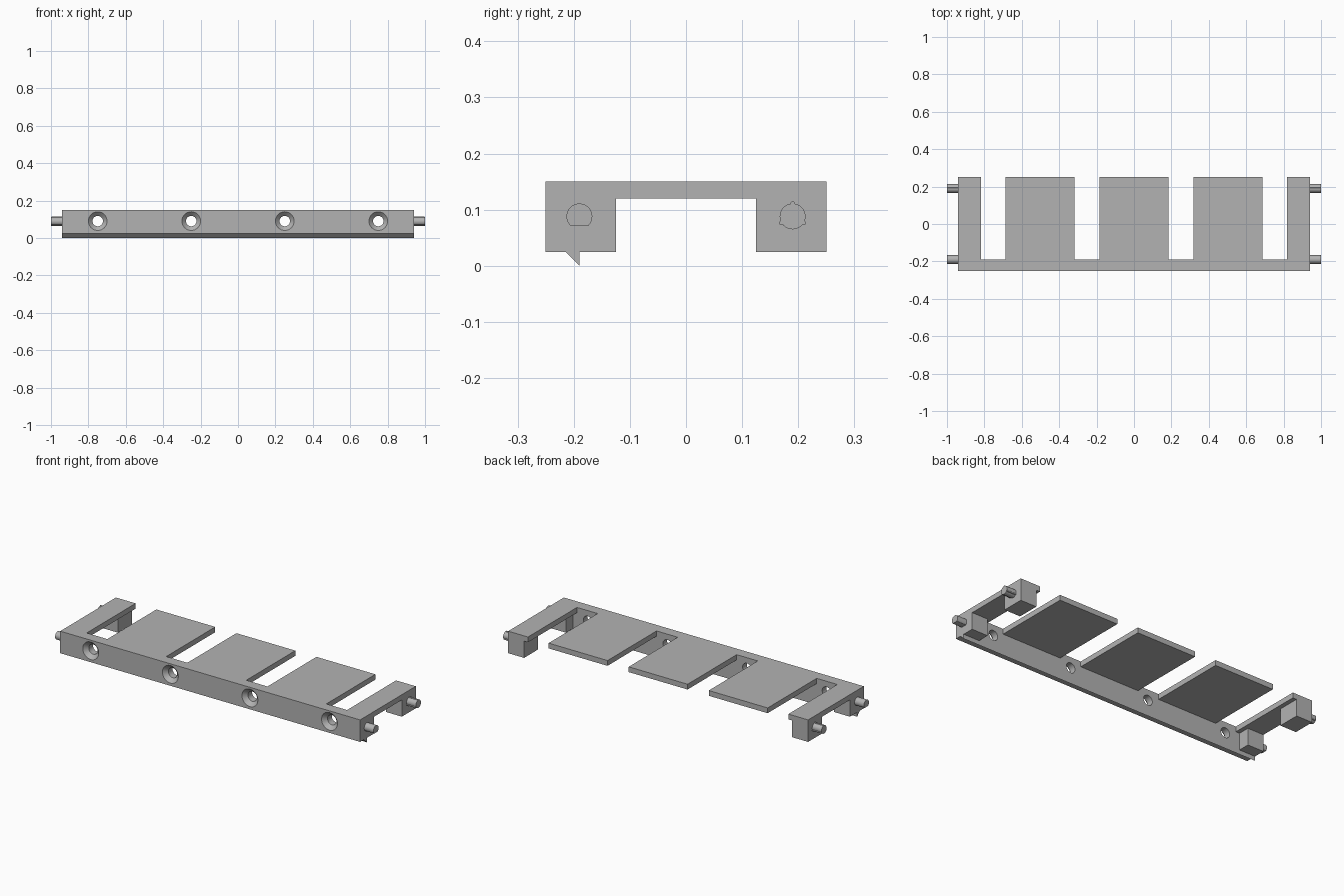
import bpy, bmesh, math
from mathutils import Vector

if "Cube" in bpy.data.objects:
    bpy.data.objects.remove(bpy.data.objects["Cube"], do_unlink=True)

grey = bpy.data.materials.new("plain grey")
grey.use_nodes = True
colour = (0.45, 0.45, 0.45, 1)
grey.diffuse_color = colour
grey.node_tree.nodes["Principled BSDF"].inputs["Base Color"].default_value = colour

HALF, TIP = 0.942, 1.0          # body half length, pin tips
BACK, WALL, FRONT = 0.25, -0.19, -0.25
BOTTOM, UNDER, TOP = 0.025, 0.12, 0.15
PIN_Z, PIN_R = 0.088, 0.023


def finish(bm, name):
    bmesh.ops.recalc_face_normals(bm, faces=bm.faces)
    mesh = bpy.data.meshes.new(name)
    bm.to_mesh(mesh)
    bm.free()
    mesh.materials.append(grey)
    obj = bpy.data.objects.new(name, mesh)
    bpy.context.scene.collection.objects.link(obj)
    return obj


def extrude_x(name, profile, x0, x1):
    """Extrude a (y, z) outline from x0 to x1."""
    bm = bmesh.new()
    face = bm.faces.new([bm.verts.new((x0, y, z)) for y, z in profile])
    new = bmesh.ops.extrude_face_region(bm, geom=[face])["geom"]
    bmesh.ops.translate(bm, vec=(x1 - x0, 0, 0),
                        verts=[v for v in new if isinstance(v, bmesh.types.BMVert)])
    return finish(bm, name)


def rect(y0, y1, z0, z1):
    return [(y0, z0), (y1, z0), (y1, z1), (y0, z1)]


def circle(y, z, r, n):
    return [(y + r * math.cos(math.tau * i / n), z + r * math.sin(math.tau * i / n))
            for i in range(n)]


def smooth(obj):
    for o in bpy.context.selected_objects:
        o.select_set(False)
    obj.select_set(True)
    bpy.context.view_layer.objects.active = obj
    bpy.ops.object.shade_smooth_by_angle(angle=math.radians(30))


# Front rail with the pointed ridge below it
rail = extrude_x("front_rail",
                 [(FRONT, BOTTOM), (-0.215, BOTTOM), (WALL, 0), (WALL, TOP), (FRONT, TOP)],
                 -HALF, HALF)

# Countersunk screw holes, cut by turned plugs
bm = bmesh.new()
steps = [(FRONT - 0.01, 0.05), (FRONT, 0.05), (FRONT + 0.022, 0.028), (WALL + 0.02, 0.028)]
for x in (-0.75, -0.25, 0.25, 0.75):
    rings = [[bm.verts.new((x + a, y, 0.09 + b)) for a, b in circle(0, 0, r, 32)]
             for y, r in steps]
    bm.faces.new(rings[0])
    bm.faces.new(rings[-1])
    for low, high in zip(rings, rings[1:]):
        for i in range(32):
            j = (i + 1) % 32
            bm.faces.new((low[i], low[j], high[j], high[i]))
cutter = finish(bm, "hole_cutter")
cutter.hide_render = True
mod = rail.modifiers.new("holes", "BOOLEAN")
mod.operation = "DIFFERENCE"
mod.solver = "EXACT"
mod.object = cutter
bpy.context.view_layer.update()
cut = bpy.data.meshes.new_from_object(
    rail.evaluated_get(bpy.context.evaluated_depsgraph_get()))
rail.modifiers.clear()
rail.data = cut
bpy.data.objects.remove(cutter, do_unlink=True)
smooth(rail)

# Three flat panels behind the rail
for name, x in (("right_panel", -0.503), ("middle_panel", 0), ("left_panel", 0.503)):
    extrude_x(name, rect(WALL, BACK, UNDER, TOP), x - 0.185, x + 0.185)

# End brackets: an arm with two feet, an inner lip and two pins
bracket = [(WALL, BOTTOM), (-0.125, BOTTOM), (-0.125, UNDER), (0.125, UNDER),
           (0.125, BOTTOM), (BACK, BOTTOM), (BACK, TOP), (WALL, TOP)]
# front pin has a flat underside
flat_pin = [(y, max(z, 0.071)) for y, z in circle(-0.19, PIN_Z, PIN_R, 48)]
flat_pin = [p for i, p in enumerate(flat_pin)
            if p[1] > 0.071 or flat_pin[i - 1][1] > 0.071
            or flat_pin[(i + 1) % 48][1] > 0.071]
# back pin carries three small ribs
ribs = [Vector((0.19, PIN_Z)) + PIN_R * Vector((math.cos(a), math.sin(a)))
        for a in (math.radians(d) for d in (90, 210, 330))]

for side, s in (("left", 1), ("right", -1)):
    extrude_x(side + "_bracket", bracket, s * 0.842, s * HALF)
    extrude_x(side + "_bracket_lip", rect(WALL, BACK, UNDER, TOP), s * 0.818, s * 0.842)
    smooth(extrude_x(side + "_front_pin", flat_pin, s * HALF, s * TIP))
    smooth(extrude_x(side + "_back_pin", circle(0.19, PIN_Z, PIN_R, 32), s * HALF, s * TIP))
    for i, p in enumerate(ribs):
        smooth(extrude_x(f"{side}_pin_rib_{i + 1}", circle(p.x, p.y, 0.004, 12),
                         s * HALF, s * (TIP - 0.002)))
